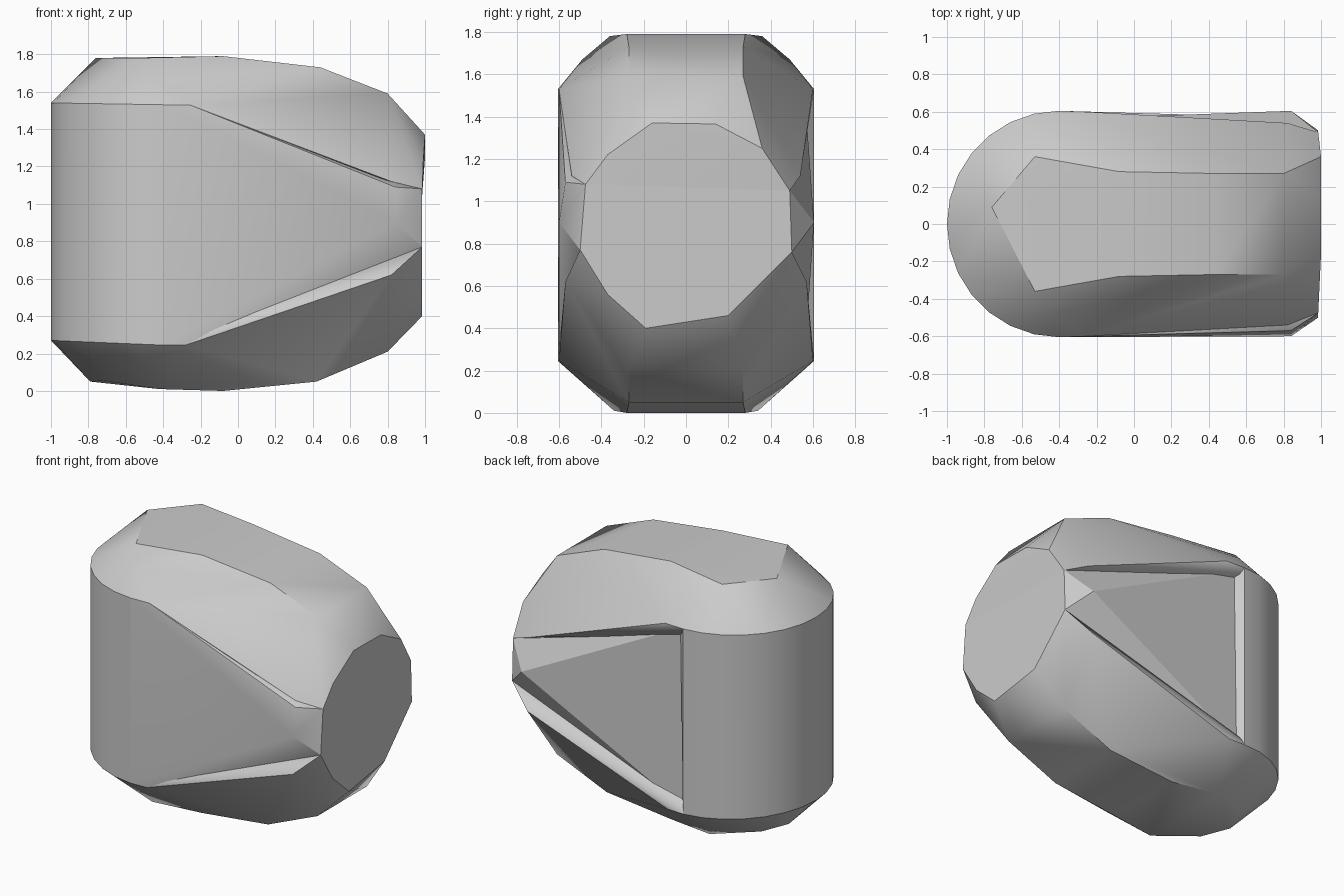
import bpy, bmesh, math

cube = bpy.data.objects.get("Cube")
if cube:
    bpy.data.objects.remove(cube, do_unlink=True)

grey = bpy.data.materials.new("plain_grey")
grey.use_nodes = True
grey.diffuse_color = (0.6, 0.6, 0.6, 1)
grey.node_tree.nodes["Principled BSDF"].inputs["Base Color"].default_value = (0.6, 0.6, 0.6, 1)


def hull(name, points):
    """Wrap corner points in a faceted solid with soft shallow edges."""
    bm = bmesh.new()
    for p in points:
        bm.verts.new(p)
    res = bmesh.ops.convex_hull(bm, input=bm.verts)
    loose = {g for key in ("geom_interior", "geom_unused") for g in res[key]
             if isinstance(g, bmesh.types.BMVert)}
    bmesh.ops.delete(bm, geom=list(loose), context='VERTS')
    bmesh.ops.dissolve_limit(bm, angle_limit=math.radians(1), verts=bm.verts, edges=bm.edges)
    bmesh.ops.recalc_face_normals(bm, faces=bm.faces)
    mesh = bpy.data.meshes.new(name)
    bm.to_mesh(mesh)
    bm.free()
    mesh.materials.append(grey)
    ob = bpy.data.objects.new(name, mesh)
    bpy.context.collection.objects.link(ob)
    bpy.ops.object.select_all(action='DESELECT')
    ob.select_set(True)
    bpy.context.view_layer.objects.active = ob
    bpy.ops.object.shade_smooth_by_angle(angle=math.radians(30))


def both(points):
    """Mirror points front to back."""
    return [(x, s * y, z) for x, y, z in points for s in (-1, 1)]


def arc(z_side, z_tip, steps=14):
    """Half-round rim of the nose."""
    pts = []
    for i in range(steps + 1):
        a = math.pi * i / steps
        s = math.sin(a)
        pts.append((-0.4 - 0.6 * s, 0.605 * math.cos(a), z_side + (z_tip - z_side) * s))
    return pts


top_rim = arc(1.53, 1.54)
low_rim = arc(0.245, 0.27)

# Corners of the flat end
end_top = [(1, -0.16, 1.37), (1, 0.14, 1.365), (1, 0.36, 1.25), (0.99, -0.37, 1.22),
           (0.985, 0.49, 1.05), (0.985, -0.475, 1.08)]
end_low = [(0.985, 0.5, 0.76), (0.985, 0.2, 0.46), (0.985, -0.19, 0.4),
           (0.985, -0.37, 0.56), (0.985, -0.5, 0.77)]

# Domed upper shell
hull("upper_shell", top_rim + end_top + both([
    (-0.26, 0.6, 1.53), (-0.45, 0.49, 1.67), (-0.53, 0.36, 1.78), (-0.08, 0.28, 1.79),
    (0.44, 0.27, 1.73), (0.8, 0.27, 1.59), (0.82, 0.54, 1.12)]) + [(-0.76, 0.09, 1.78)])

# Rounded underside
hull("lower_shell", low_rim + end_low + both([
    (-0.28, 0.6, 0.245), (-0.42, 0.34, 0.01), (-0.08, 0.28, 0), (0.42, 0.27, 0.05),
    (0.8, 0.27, 0.21), (0.82, 0.57, 0.62), (-0.72, 0.2, 0.055)]) + [(-0.79, 0, 0.05)])

# Upright half-round nose, with a slanted step at the back
hull("round_nose", top_rim + low_rim + [(-0.35, 0.56, 1.53), (-0.37, 0.56, 0.245)])

# Tapering side panels between the shells
hull("side_panels", [
    (-0.4, -0.605, 1.53), (-0.4, -0.605, 0.245), (-0.26, -0.6, 1.53), (-0.28, -0.6, 0.245),
    (-0.4, 0.56, 1.53), (-0.4, 0.56, 0.245), (0.84, 0.605, 0.9), (0.84, -0.6, 0.9),
    (0.84, -0.57, 1.09), end_top[4], end_top[5], end_low[0], end_low[4]])
